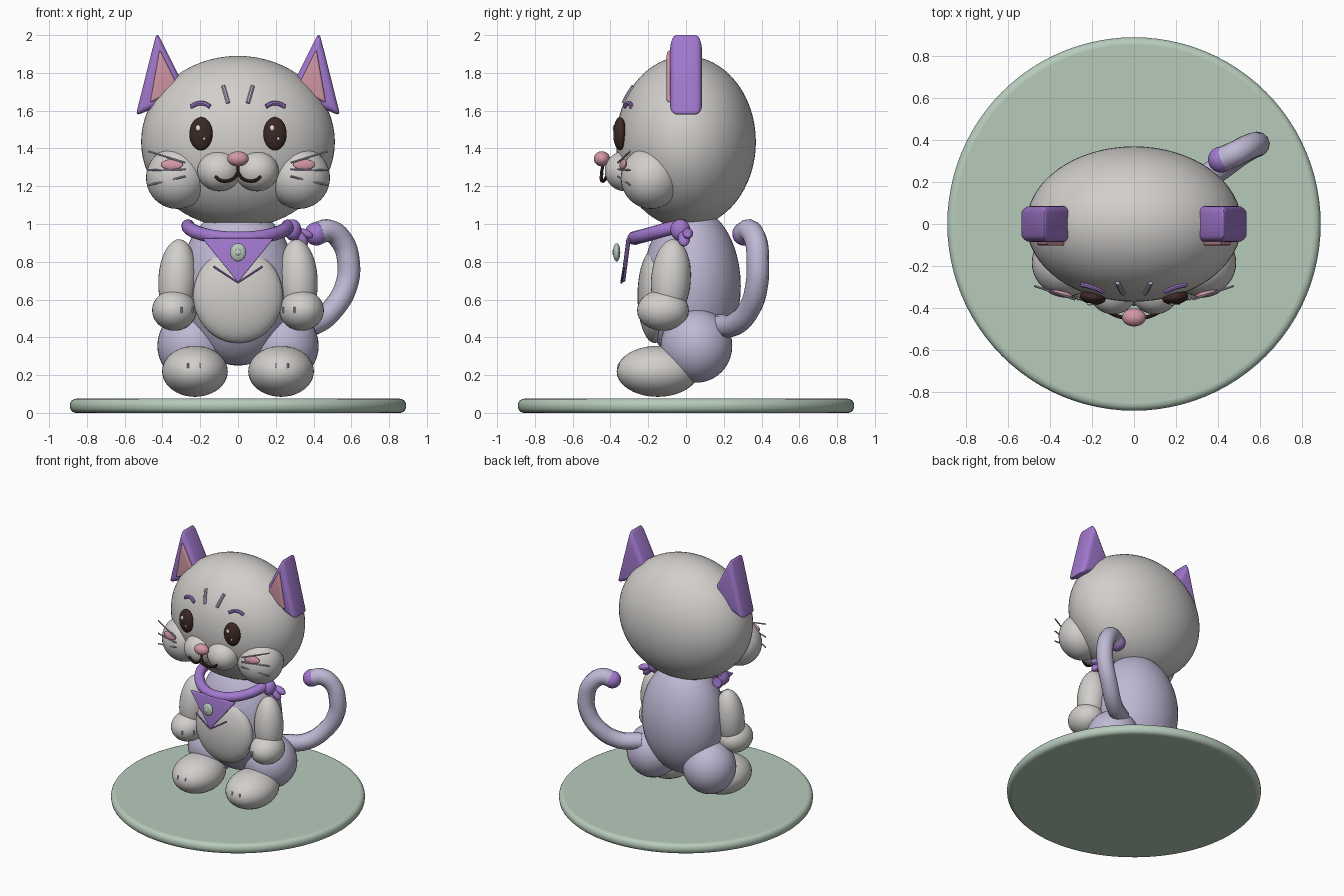
import bpy, bmesh, math
from mathutils import Vector

if "Cube" in bpy.data.objects:
    bpy.data.objects.remove(bpy.data.objects["Cube"], do_unlink=True)


def material(name, rgb):
    m = bpy.data.materials.new(name)
    m.use_nodes = True
    m.diffuse_color = (*rgb, 1)
    bsdf = m.node_tree.nodes["Principled BSDF"]
    bsdf.inputs["Base Color"].default_value = (*rgb, 1)
    bsdf.inputs["Roughness"].default_value = 0.6
    return m


GREY = material("warm grey fur", (0.64, 0.62, 0.60))
LAVENDER = material("lavender fur", (0.52, 0.48, 0.66))
PURPLE = material("purple cloth", (0.36, 0.19, 0.62))
PINK = material("soft pink", (0.64, 0.31, 0.38))
BROWN = material("dark brown", (0.045, 0.022, 0.018))
SAGE = material("sage green", (0.47, 0.60, 0.50))
WHITE = material("eye shine white", (0.9, 0.9, 0.9))


def finish(obj, name, mat):
    obj.name = name
    obj.data.materials.clear()
    obj.data.materials.append(mat)
    bpy.ops.object.select_all(action="DESELECT")
    obj.select_set(True)
    bpy.context.view_layer.objects.active = obj
    bpy.ops.object.shade_smooth_by_angle(angle=math.radians(40))
    return obj


def ball(name, loc, size, mat, rot=(0, 0, 0), segs=32):
    bpy.ops.mesh.primitive_uv_sphere_add(segments=segs, ring_count=segs // 2, location=loc)
    obj = bpy.context.object
    obj.scale = size
    obj.rotation_euler = [math.radians(a) for a in rot]
    return finish(obj, name, mat)


def tube(name, points, radius, mat, smooth=True):
    curve = bpy.data.curves.new(name, "CURVE")
    curve.dimensions = "3D"
    curve.bevel_depth = radius
    curve.bevel_resolution = 4 if radius > 0.02 else 2
    curve.use_fill_caps = True
    curve.resolution_u = 8
    spline = curve.splines.new("BEZIER")
    spline.bezier_points.add(len(points) - 1)
    for bp, p in zip(spline.bezier_points, points):
        bp.co = p
        bp.handle_left_type = bp.handle_right_type = "AUTO" if smooth else "VECTOR"
    obj = bpy.data.objects.new(name, curve)
    bpy.context.collection.objects.link(obj)
    bpy.ops.object.select_all(action="DESELECT")
    obj.select_set(True)
    bpy.context.view_layer.objects.active = obj
    bpy.ops.object.convert(target="MESH")
    return finish(bpy.context.object, name, mat)


def plate(name, outline, front, back, mat, bevel, lean=0.0):
    """Extrude an x/z outline along y; lean shifts y with height."""
    bm = bmesh.new()
    top = max(z for x, z in outline)
    verts = [bm.verts.new((x, front + lean * (z - top), z)) for x, z in outline]
    face = bm.faces.new(verts)
    ext = bmesh.ops.extrude_face_region(bm, geom=[face])
    new = [v for v in ext["geom"] if isinstance(v, bmesh.types.BMVert)]
    bmesh.ops.translate(bm, verts=new, vec=(0, back - front, 0))
    bmesh.ops.recalc_face_normals(bm, faces=bm.faces)
    bmesh.ops.bevel(bm, geom=list(bm.edges), offset=bevel, segments=4,
                    profile=0.5, affect="EDGES", clamp_overlap=True)
    mesh = bpy.data.meshes.new(name)
    bm.to_mesh(mesh)
    bm.free()
    obj = bpy.data.objects.new(name, mesh)
    bpy.context.collection.objects.link(obj)
    return finish(obj, name, mat)


HEAD, HEAD_R = Vector((0, 0, 1.435)), Vector((0.513, 0.37, 0.455))


def on_head(x, z, lift=0.0):
    """Point on the front of the head."""
    d = 1 - (x / HEAD_R.x) ** 2 - ((z - HEAD.z) / HEAD_R.z) ** 2
    return Vector((x, -HEAD_R.y * math.sqrt(max(d, 0)) - lift, z))


# Round base
bpy.ops.mesh.primitive_cylinder_add(vertices=96, radius=0.89, depth=0.075, location=(0, 0, 0.0375))
base = bpy.context.object
rim = base.modifiers.new("rounded_rim", "BEVEL")
rim.width, rim.segments, rim.limit_method = 0.033, 5, "ANGLE"
finish(base, "round_base", SAGE)

# Head, body and belly
ball("head", HEAD, HEAD_R, GREY, segs=64)
ball("body", (0, 0.03, 0.67), (0.31, 0.26, 0.42), LAVENDER, segs=48)
ball("belly", (0, -0.165, 0.62), (0.237, 0.092, 0.25), GREY, segs=48)

# Nose and mouth
ball("nose", (0, -0.445, 1.345), (0.057, 0.043, 0.04), PINK)
tube("mouth_stem", [(0, -0.44, 1.31), (0, -0.448, 1.27)], 0.008, BROWN)

# Paired parts
for s, side in ((1, "left_"), (-1, "right_")):
    # Face
    ball(side + "cheek", (s * 0.322, -0.185, 1.245), (0.165, 0.16, 0.165), GREY, segs=40)
    ball(side + "muzzle", (s * 0.1, -0.32, 1.28), (0.115, 0.11, 0.107), GREY, segs=40)
    ball(side + "blush", (s * 0.35, -0.333, 1.315), (0.06, 0.014, 0.028), PINK, rot=(-12, 0, s * 12))
    ball(side + "eye", (s * 0.196, -0.35, 1.478), (0.062, 0.034, 0.088), BROWN, rot=(0, 0, s * 8))
    ball(side + "eye_shine_large", (s * 0.196 - 0.015, -0.38, 1.508), (0.013, 0.008, 0.016), WHITE, segs=16)
    ball(side + "eye_shine_small", (s * 0.196 + 0.017, -0.381, 1.452), (0.007, 0.005, 0.008), WHITE, segs=16)
    tube(side + "brow", [on_head(s * x, z, 0.003) for x, z in
                         ((0.25, 1.62), (0.215, 1.637), (0.18, 1.638), (0.148, 1.622))], 0.012, PURPLE)
    tube(side + "forehead_mark", [on_head(s * x, z, 0.003) for x, z in
                                  ((0.078, 1.73), (0.065, 1.685), (0.052, 1.64))], 0.011, LAVENDER)
    tube(side + "smile", [(0, -0.446, 1.272), (s * 0.025, -0.448, 1.24), (s * 0.065, -0.443, 1.227),
                          (s * 0.1, -0.43, 1.234), (s * 0.12, -0.42, 1.252)], 0.009, BROWN)
    for name, z_root, z_tip in (("upper", 1.325, 1.385), ("middle", 1.29, 1.285), ("lower", 1.252, 1.205)):
        tube(side + name + "_whisker", [(s * 0.28, -0.36, z_root), (s * 0.475, -0.295, z_tip)],
             0.005, LAVENDER)

    # Ears
    ear = [(s * 0.43, 2.018), (s * 0.542, 1.572), (s * 0.265, 1.69)]
    plate(side + "ear", ear, -0.085, 0.085, PURPLE, 0.032)
    inner = [(s * 0.415, 1.925), (s * 0.465, 1.642), (s * 0.31, 1.715)]
    plate(side + "inner_ear", inner, -0.103, -0.04, PINK, 0.012)

    # Arms and hands
    ball(side + "arm", (s * 0.32, -0.08, 0.705), (0.102, 0.105, 0.215), GREY, rot=(-4, s * -3, 0))
    ball(side + "hand", (s * 0.337, -0.122, 0.543), (0.118, 0.137, 0.108), GREY)
    for i, x in enumerate((0.3, 0.24)):
        y = -0.122 - 0.137 * math.sqrt(1 - ((x - 0.337) / 0.118) ** 2)
        tube(f"{side}finger_line_{i + 1}", [(s * x, y, 0.56), (s * x, y, 0.53)], 0.005, LAVENDER)

    # Hips and feet
    ball(side + "hip", (s * 0.24, 0.055, 0.355), (0.187, 0.19, 0.195), LAVENDER, segs=40)
    ball(side + "foot", (s * 0.228, -0.15, 0.22), (0.174, 0.217, 0.135), GREY, segs=40)
    for i, x in enumerate((0.265, 0.2)):
        tube(f"{side}toe_line_{i + 1}", [(s * x, -0.355, 0.262), (s * x, -0.36, 0.238)], 0.005, LAVENDER)

# Tail
tail = [(0.26, 0.17, 0.46), (0.40, 0.26, 0.47), (0.51, 0.34, 0.56), (0.575, 0.375, 0.68),
        (0.585, 0.38, 0.80), (0.55, 0.37, 0.91), (0.48, 0.335, 0.965), (0.425, 0.31, 0.953)]
tube("tail", tail, 0.06, LAVENDER)
ball("tail_tip", (0.415, 0.307, 0.948), (0.062, 0.062, 0.062), PURPLE)

# Collar with side knot
half = [(0.1, -0.255, 0.93), (0.2, -0.18, 0.95), (0.255, -0.09, 0.975), (0.265, 0.0, 0.99)]
collar = [(-x, y, z) for x, y, z in reversed(half)] + [(0, -0.275, 0.925)] + half
tube("collar", collar, 0.036, PURPLE)
ball("collar_knot", (0.29, -0.03, 0.968), (0.045, 0.052, 0.057), PURPLE)
ball("knot_end_front", (0.335, -0.01, 0.925), (0.026, 0.032, 0.05), PURPLE, rot=(0, -35, 0))
ball("knot_end_back", (0.35, 0.01, 0.95), (0.05, 0.028, 0.024), PURPLE, rot=(0, 20, 0))

# Bandana with hem and button
plate("bandana", [(-0.19, 0.925), (0.19, 0.925), (0, 0.69)], -0.315, -0.292, PURPLE, 0.006, lean=0.13)
tube("bandana_hem", [(-0.13, -0.328, 0.775), (0, -0.342, 0.69), (0.13, -0.328, 0.775)],
     0.006, PURPLE, smooth=False)
ball("button", (0, -0.367, 0.85), (0.042, 0.019, 0.048), SAGE)
ball("button_center", (0, -0.384, 0.85), (0.015, 0.006, 0.016), GREY, segs=16)
